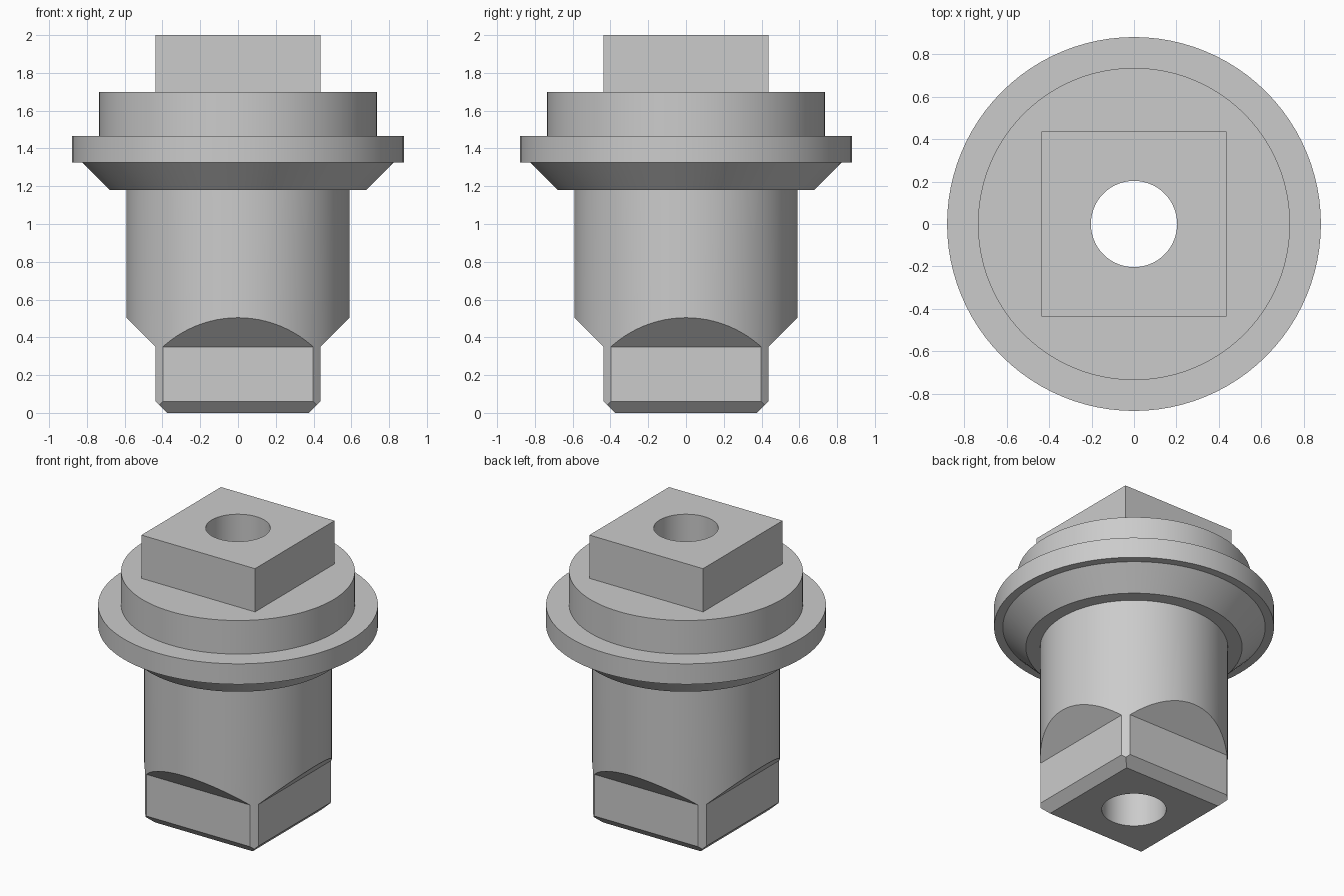
import bpy, bmesh, math

cube = bpy.data.objects.get("Cube")
if cube:
    bpy.data.objects.remove(cube, do_unlink=True)

# One plain grey metal
grey = bpy.data.materials.new("grey_metal")
grey.use_nodes = True
COLOUR = (0.6, 0.6, 0.6, 1)
grey.diffuse_color = COLOUR
grey.node_tree.nodes["Principled BSDF"].inputs["Base Color"].default_value = COLOUR


def stacked_solid(name, profile, sides, turn=0.0, square=False):
    """Closed solid from (half width or radius, height) rings."""
    scale = math.sqrt(2) if square else 1.0
    bm = bmesh.new()
    rings = []
    for r, z in profile:
        ring = []
        for i in range(sides):
            a = turn + math.tau * i / sides
            ring.append(bm.verts.new((r * scale * math.cos(a), r * scale * math.sin(a), z)))
        rings.append(ring)
    for low, high in zip(rings, rings[1:]):
        for i in range(sides):
            j = (i + 1) % sides
            bm.faces.new((low[i], low[j], high[j], high[i]))
    bm.faces.new(rings[0][::-1])
    bm.faces.new(rings[-1])
    mesh = bpy.data.meshes.new(name)
    bm.to_mesh(mesh)
    bm.free()
    mesh.materials.append(grey)
    obj = bpy.data.objects.new(name, mesh)
    bpy.context.collection.objects.link(obj)
    return obj


def cut(obj, cutter, operation):
    bpy.context.view_layer.objects.active = obj
    mod = obj.modifiers.new(operation.lower(), "BOOLEAN")
    mod.operation, mod.object, mod.solver = operation, cutter, "EXACT"
    bpy.ops.object.modifier_apply(modifier=mod.name)
    bpy.data.objects.remove(cutter, do_unlink=True)


# Turned body: shank, conical seat, flange and shoulder
plug = stacked_solid("threadless_plug", [
    (0.59, -0.1), (0.59, 1.18),
    (0.68, 1.18), (0.825, 1.325),
    (0.88, 1.325), (0.88, 1.467),
    (0.735, 1.467), (0.735, 2.1)], 96)

# Square envelope: chamfered foot, flats, sloped shoulders, top drive block
envelope = stacked_solid("square_envelope", [
    (0.375, 0), (0.436, 0.061), (0.436, 0.35),
    (1.0, 0.914), (1.0, 1.70),
    (0.436, 1.70), (0.436, 2.0)], 4, math.pi / 4, True)
cut(plug, envelope, "INTERSECT")

# Through bore
bore = stacked_solid("bore_cutter", [(0.203, -0.2), (0.203, 2.2)], 64)
cut(plug, bore, "DIFFERENCE")

bpy.ops.object.select_all(action="DESELECT")
plug.select_set(True)
bpy.context.view_layer.objects.active = plug
bpy.ops.object.shade_smooth_by_angle(angle=math.radians(25))
